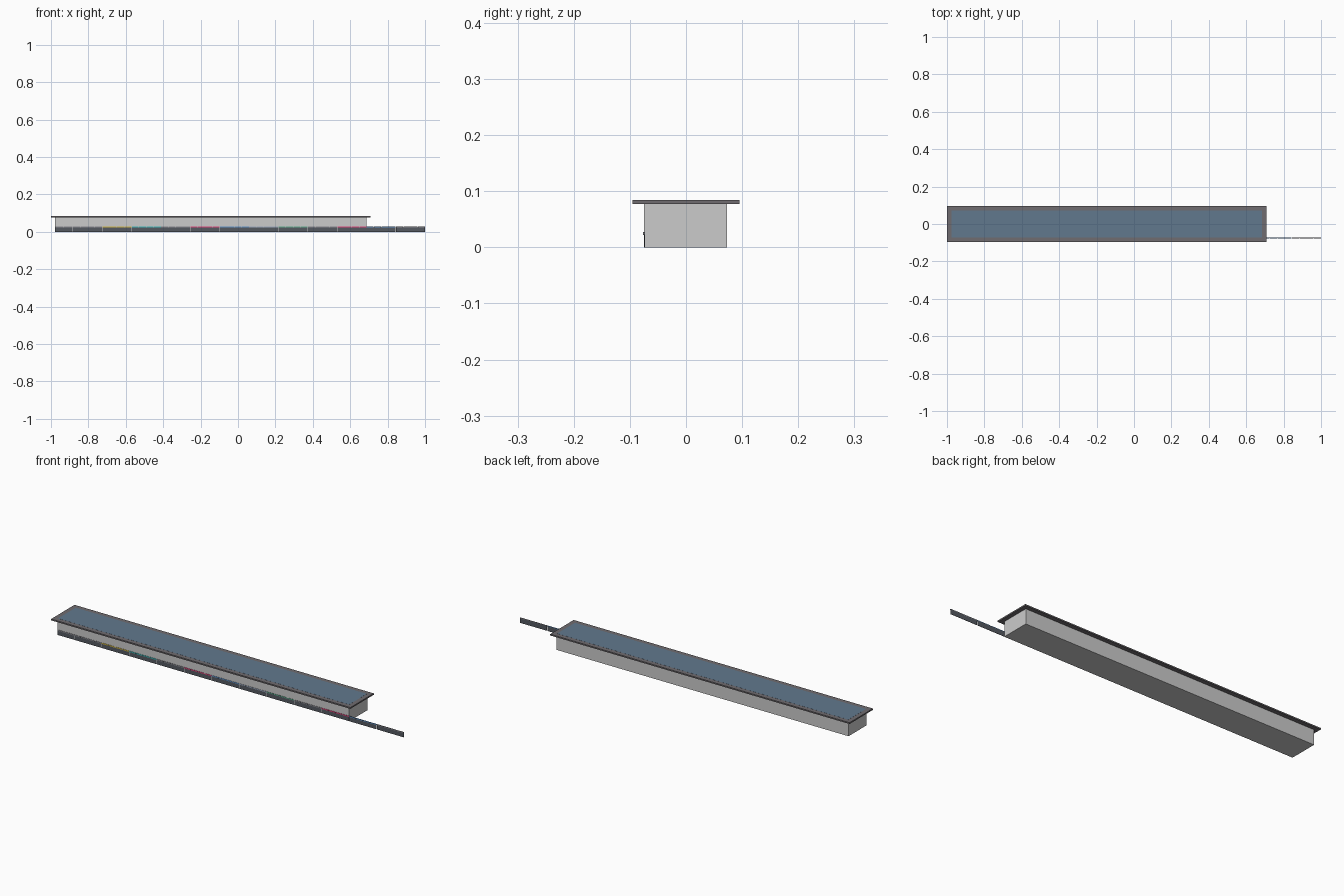
import bpy

if "Cube" in bpy.data.objects:
    bpy.data.objects.remove(bpy.data.objects["Cube"])

def material(name, rgb):
    m = bpy.data.materials.new(name)
    m.diffuse_color = (*rgb, 1)
    m.use_nodes = True
    m.node_tree.nodes["Principled BSDF"].inputs["Base Color"].default_value = m.diffuse_color
    return m

def box(name, x0, x1, y0, y1, z0, z1, mat=None):
    bpy.ops.mesh.primitive_cube_add(size=1, location=((x0+x1)/2, (y0+y1)/2, (z0+z1)/2))
    ob = bpy.context.object
    ob.name = name
    ob.scale = (x1-x0, y1-y0, z1-z0)
    bpy.ops.object.transform_apply(location=False, rotation=False, scale=True)
    if mat:
        ob.data.materials.append(mat)
    return ob

roof_grey = material("roof_grey", (0.16, 0.15, 0.16))
roof_blue = material("roof_blue", (0.12, 0.19, 0.27))
dark = material("panel_dark", (0.09, 0.10, 0.12))
palette = {
    "grey": material("trim_grey", (0.25, 0.25, 0.28)),
    "yellow": material("trim_yellow", (0.65, 0.48, 0.06)),
    "teal": material("trim_teal", (0.05, 0.5, 0.5)),
    "pink": material("trim_pink", (0.75, 0.06, 0.2)),
    "blue": material("trim_blue", (0.12, 0.3, 0.6)),
    "pale": material("trim_pale", (0.35, 0.42, 0.55)),
    "green": material("trim_green", (0.12, 0.42, 0.28)),
}

# Main hall
box("hall_body", -0.979, 0.687, -0.0745, 0.0735, 0, 0.078)

# Overhanging flat roof with inset coloured covering
box("roof_slab", -1.0, 0.708, -0.0955, 0.0955, 0.077, 0.084, roof_grey)
box("roof_covering", -0.977, 0.685, -0.0725, 0.0725, 0.083, 0.0844, roof_blue)

# Long row of thin barrier panels along the front, running past the hall
colours = ["grey", "grey", "yellow", "teal", "grey", "pink", "blue",
           "pale", "green", "grey", "pink", "blue", "grey"]
edges = [-0.979] + [-0.883 + 0.157*i for i in range(12)] + [1.0]
for i, colour in enumerate(colours):
    a, b = edges[i], edges[i+1]
    gap = 0.001
    box(f"barrier_panel_{i}", a+gap, b-gap, -0.0748, -0.0735, 0, 0.024, dark)
    # Coloured trim in short lengths along the top
    n = max(1, round((b-a)/0.04))
    step = (b-a)/n
    for j in range(n):
        box(f"barrier_trim_{i}_{j}", a+j*step+gap, a+(j+1)*step-gap,
            -0.0762, -0.0735, 0.022, 0.027, palette[colour])
